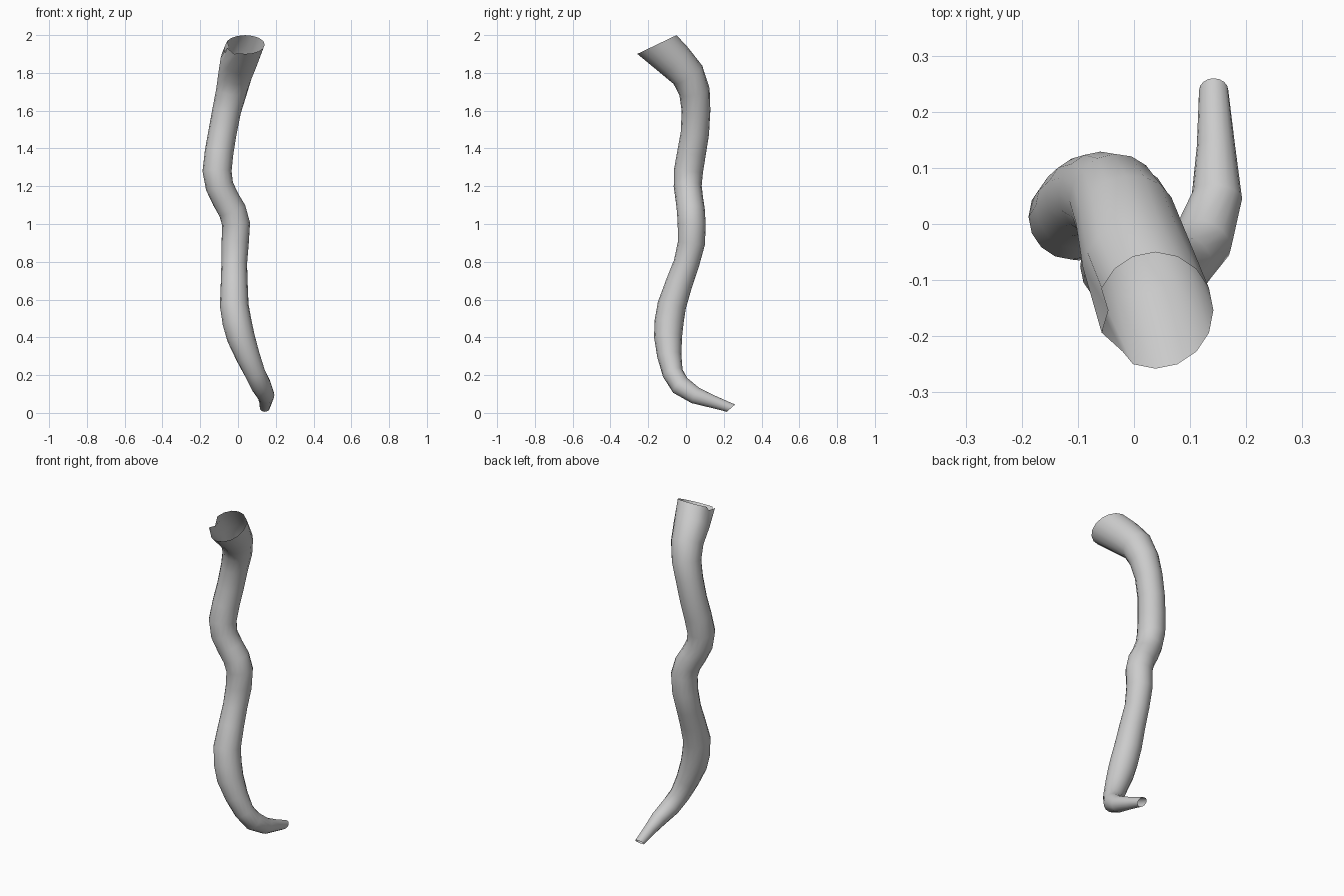
import bpy, bmesh, math
from mathutils import Vector

if "Cube" in bpy.data.objects:
    bpy.data.objects.remove(bpy.data.objects["Cube"])

SIDES = 16
# Centre line from the thin tip to the flared mouth: x, y, z, radius
PATH = [
    (.142, .238, .025, .029), (.146, .14, .060, .034), (.148, .05, .092, .045),
    (.122, -.03, .145, .054), (.09, -.07, .21, .055), (.052, -.088, .30, .064),
    (.015, -.095, .40, .074), (-.005, -.09, .48, .077), (-.02, -.075, .57, .076),
    (-.02, -.035, .69, .071), (-.02, .002, .79, .068), (-.015, .029, .90, .072),
    (-.01, .03, 1.0, .074), (-.03, .026, 1.07, .074), (-.065, .018, 1.13, .073),
    (-.098, .009, 1.2, .074), (-.111, .013, 1.28, .077), (-.1, .03, 1.38, .076),
    (-.083, .047, 1.48, .075), (-.06, .053, 1.6, .076), (-.035, .045, 1.7, .082),
    (-.015, .01, 1.79, .09), (.005, -.06, 1.865, .099), (.038, -.154, 1.95, .115),
]
pts = [Vector(p[:3]) for p in PATH]
last = len(pts) - 1

# Hollow tube with open, obliquely cut ends
bm = bmesh.new()
rings = []
for i, p in enumerate(pts):
    t = (pts[min(i + 1, last)] - pts[max(i - 1, 0)]).normalized()
    if i == 0:
        t = Vector((0, -.66, .75))
    if i == last:
        t = Vector((0, -.43, .9)).normalized()
    u = (Vector((1, 0, 0)) - t * t.x).normalized()
    v = t.cross(u)
    wide = .9 if i in (0, last) else 1
    ring = []
    for k in range(SIDES):
        a = 2 * math.pi * k / SIDES
        r = PATH[i][3]
        ring.append(bm.verts.new(p + u * (r * wide * math.cos(a)) + v * (r * math.sin(a))))
    rings.append(ring)
for a, b in zip(rings, rings[1:]):
    for k in range(SIDES):
        n = (k + 1) % SIDES
        bm.faces.new((a[k], a[n], b[n], b[k]))

# Small worn nick on the left of the mouth rim
for k, d in ((8, .02), (10, .015)):
    rings[-1][k].co += Vector((d, 0, -d))

me = bpy.data.meshes.new("curved_tube")
bm.to_mesh(me)
bm.free()
tube = bpy.data.objects.new("curved_tube", me)
bpy.context.collection.objects.link(tube)
bpy.context.view_layer.objects.active = tube
tube.select_set(True)
bpy.ops.object.shade_smooth_by_angle(angle=math.radians(40))
